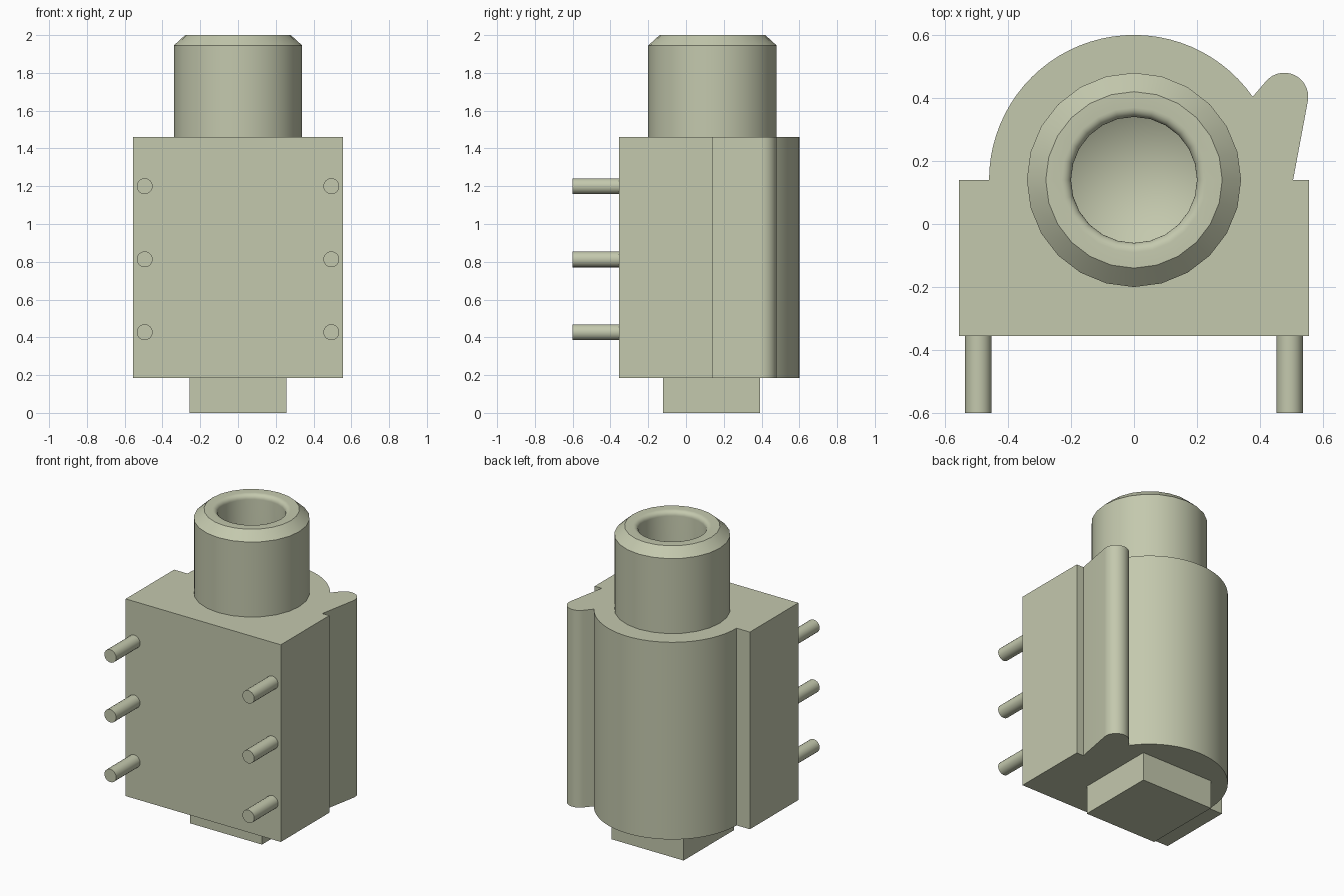
import bpy, bmesh, math
from mathutils import Matrix, Vector

if "Cube" in bpy.data.objects:
    bpy.data.objects.remove(bpy.data.objects["Cube"], do_unlink=True)

AXIS_Y = 0.14            # socket axis
BODY_BOTTOM, BODY_TOP = 0.185, 1.46

plastic = bpy.data.materials.new("sage_plastic")
plastic.use_nodes = True
COLOUR = (0.55, 0.58, 0.42, 1)
plastic.diffuse_color = COLOUR
plastic.node_tree.nodes["Principled BSDF"].inputs["Base Color"].default_value = COLOUR


def finish(name, bm, angle=32):
    """Turn a bmesh into a shaded object."""
    bmesh.ops.remove_doubles(bm, verts=bm.verts, dist=1e-5)
    bmesh.ops.recalc_face_normals(bm, faces=bm.faces)
    mesh = bpy.data.meshes.new(name)
    bm.to_mesh(mesh)
    bm.free()
    mesh.materials.append(plastic)
    obj = bpy.data.objects.new(name, mesh)
    bpy.context.collection.objects.link(obj)
    bpy.ops.object.select_all(action='DESELECT')
    obj.select_set(True)
    bpy.context.view_layer.objects.active = obj
    bpy.ops.object.shade_smooth_by_angle(angle=math.radians(angle))
    return obj


def arc(cx, cy, r, start, end, steps):
    angles = [math.radians(start + (end - start) * i / steps) for i in range(steps + 1)]
    return [(cx + r * math.cos(a), cy + r * math.sin(a)) for a in angles]


# Housing: square front, round back and a side lobe, with a bore through it
outline = [(-0.555, -0.355), (0.555, -0.355), (0.555, 0.14), (0.505, 0.14)]
outline += arc(0.477, 0.404, 0.076, -10, 140, 14)
outline += arc(0, AXIS_Y, 0.46, 35, 180, 32)
outline += [(-0.555, 0.14)]
bore = arc(0, AXIS_Y, 0.21, 0, 345, 23)

curve = bpy.data.curves.new("housing_profile", 'CURVE')
curve.dimensions = '2D'
curve.fill_mode = 'BOTH'
curve.extrude = (BODY_TOP - BODY_BOTTOM) / 2
for loop in (outline, bore):
    spline = curve.splines.new('POLY')
    spline.points.add(len(loop) - 1)
    for p, (x, y) in zip(spline.points, loop):
        p.co = (x, y, 0, 1)
    spline.use_cyclic_u = True
temp = bpy.data.objects.new("housing_profile", curve)
bpy.context.collection.objects.link(temp)
bpy.context.view_layer.update()
bm = bmesh.new()
bm.from_mesh(temp.to_mesh())
temp.to_mesh_clear()
bpy.data.objects.remove(temp, do_unlink=True)
bpy.data.curves.remove(curve)
bmesh.ops.translate(bm, verts=bm.verts, vec=(0, 0, (BODY_TOP + BODY_BOTTOM) / 2))
finish("housing", bm)

# Socket barrel: chamfered collar, rounded lip, deep bore with a conical end
profile = [(0.34, BODY_TOP), (0.34, 1.945), (0.28, 2.0)]
profile += [(0.23 - 0.03 * math.sin(a), 1.97 + 0.03 * math.cos(a))
            for a in [math.radians(15 * i) for i in range(7)]]
profile += [(0.2, 0.5), (0, 0.385)]
bm = bmesh.new()
verts = [bm.verts.new((r, AXIS_Y, z)) for r, z in profile]
edges = [bm.edges.new(pair) for pair in zip(verts, verts[1:])]
bmesh.ops.spin(bm, geom=verts + edges, cent=(0, AXIS_Y, 0), axis=(0, 0, 1),
               angle=2 * math.pi, steps=24, use_merge=True)
finish("socket_barrel", bm)

# Square foot under the housing
bm = bmesh.new()
bmesh.ops.create_cube(bm, size=1, matrix=Matrix.Translation((0, 0.135, BODY_BOTTOM / 2))
                      @ Matrix.Diagonal((0.516, 0.516, BODY_BOTTOM, 1)))
finish("foot", bm)

# Six solder pins on the front face
for side, x in (("left", 0.494), ("right", -0.494)):
    for level, z in (("lower", 0.427), ("middle", 0.813), ("upper", 1.2)):
        bm = bmesh.new()
        bmesh.ops.create_cone(bm, cap_ends=True, segments=20, radius1=0.042, radius2=0.042,
                              depth=0.26, matrix=Matrix.Translation((x, -0.47, z))
                              @ Matrix.Rotation(math.pi / 2, 4, 'X'))
        finish(f"{side}_{level}_pin", bm)
